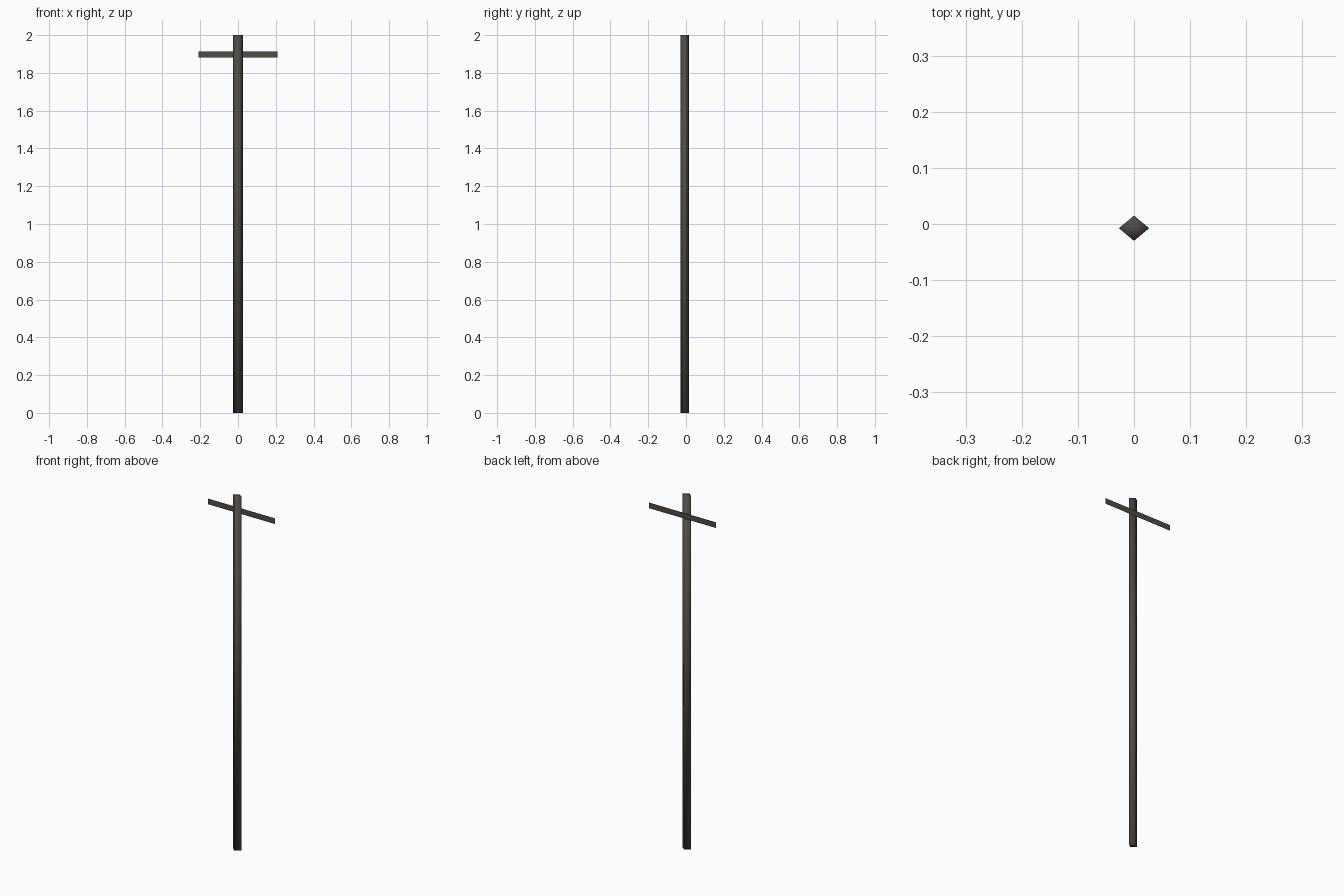
import bpy

if "Cube" in bpy.data.objects:
    bpy.data.objects.remove(bpy.data.objects["Cube"])


def flat_colour(name, rgb):
    mat = bpy.data.materials.new(name)
    mat.diffuse_color = (*rgb, 1.0)
    mat.use_nodes = True
    mat.node_tree.nodes["Principled BSDF"].inputs["Base Color"].default_value = mat.diffuse_color
    return mat


def make_part(name, verts, faces, mat, smooth=False):
    mesh = bpy.data.meshes.new(name)
    mesh.from_pydata(verts, [], faces)
    mesh.materials.append(mat)
    for poly in mesh.polygons:
        poly.use_smooth = smooth
    mesh.update()
    obj = bpy.data.objects.new(name, mesh)
    bpy.context.collection.objects.link(obj)
    return obj


wood = flat_colour("weathered dark wood", (0.079, 0.070, 0.060))

# Pole: four-sided diamond section, smooth shaded, set slightly to the front
half_w, half_d, centre_y, height = 0.027, 0.0225, -0.0075, 2.0
section = [(half_w, centre_y), (0, centre_y + half_d),
           (-half_w, centre_y), (0, centre_y - half_d)]
pole_verts = [(x, y, z) for z in (0.0, height) for x, y in section]
pole_faces = [(i, (i + 1) % 4, (i + 1) % 4 + 4, i + 4) for i in range(4)]
pole_faces += [(3, 2, 1, 0), (4, 5, 6, 7)]
make_part("pole", pole_verts, pole_faces, wood, smooth=True)

# Crossbar: a single flat card just behind the pole
bar_w, bar_y, bar_low, bar_high = 0.21, 0.03, 1.882, 1.914
bar_verts = [(-bar_w, bar_y, bar_low), (bar_w, bar_y, bar_low),
             (bar_w, bar_y, bar_high), (-bar_w, bar_y, bar_high)]
make_part("crossbar", bar_verts, [(0, 1, 2, 3)], wood)
